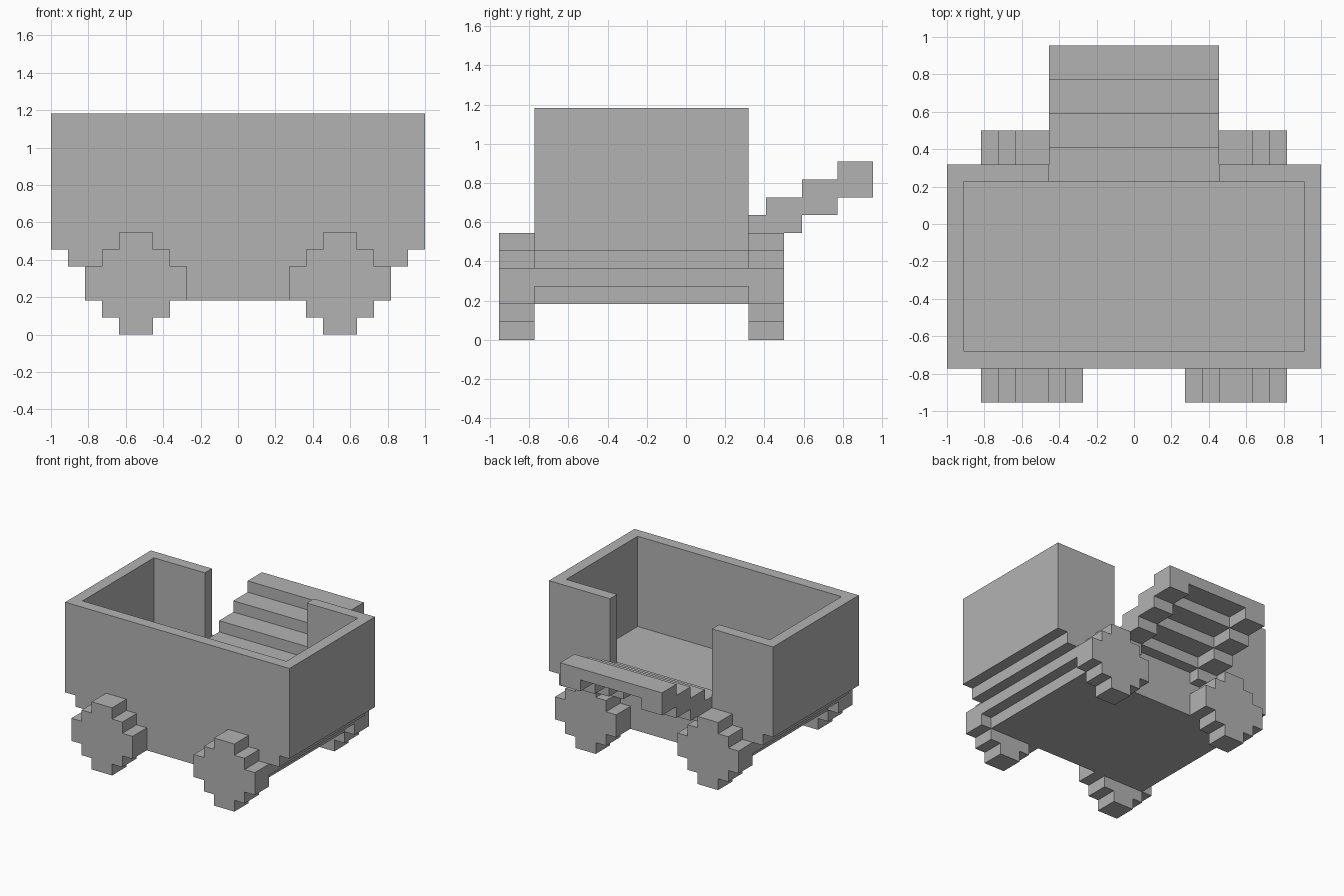
import bpy
import bmesh
from mathutils import Vector

cube = bpy.data.objects.get("Cube")
if cube:
    bpy.data.objects.remove(cube, do_unlink=True)

U = 1 / 11  # one block

grey = bpy.data.materials.new("plain grey")
grey.use_nodes = True
GREY = (0.45, 0.45, 0.45, 1)
grey.diffuse_color = GREY
grey.node_tree.nodes["Principled BSDF"].inputs["Base Color"].default_value = GREY


def finish(name, bm):
    """Scale block units to model units and link the object."""
    bmesh.ops.recalc_face_normals(bm, faces=bm.faces)
    bmesh.ops.scale(bm, vec=(U, U, U), verts=bm.verts)
    mesh = bpy.data.meshes.new(name)
    bm.to_mesh(mesh)
    bm.free()
    mesh.materials.append(grey)
    obj = bpy.data.objects.new(name, mesh)
    bpy.context.collection.objects.link(obj)
    return obj


def add_box(bm, lo, hi):
    lo, hi = Vector(lo), Vector(hi)
    verts = bmesh.ops.create_cube(bm, size=1)["verts"]
    bmesh.ops.scale(bm, vec=hi - lo, verts=verts)
    bmesh.ops.translate(bm, vec=(lo + hi) / 2, verts=verts)


def stepped_prism(name, half_profile, x, y0, y1):
    """Extrude a symmetric (half width, height) outline along y."""
    outline = half_profile + [(-w, z) for w, z in reversed(half_profile)]
    bm = bmesh.new()
    face = bm.faces.new([bm.verts.new((x + w, y0, z)) for w, z in outline])
    ext = bmesh.ops.extrude_face_region(bm, geom=[face])["geom"]
    bmesh.ops.translate(bm, vec=(0, y1 - y0, 0),
                        verts=[v for v in ext if isinstance(v, bmesh.types.BMVert)])
    return finish(name, bm)


FRONT, BACK = -8.5, 3.5

# Open tub: stepped hull with the inside and rear doorway cut out
tub = stepped_prism("tub_body", [(8, 2), (8, 3), (9, 3), (9, 4), (10, 4), (10, 5),
                                 (11, 5), (11, 13)], 0, FRONT, BACK)
cutters = {
    "inside_cutter": ((-10, FRONT + 1, 5), (10, BACK - 1, 15)),
    "doorway_cutter": ((-5, BACK - 2, 5), (5, BACK + 1, 14)),
}
for name, (lo, hi) in cutters.items():
    bm = bmesh.new()
    add_box(bm, lo, hi)
    cutter = finish(name, bm)
    cutter.hide_render = True
    cutter.hide_set(True)
    cutter.display_type = 'WIRE'
    mod = tub.modifiers.new(name, 'BOOLEAN')
    mod.operation = 'DIFFERENCE'
    mod.solver = 'EXACT'
    mod.object = cutter

# Doorway sill
bm = bmesh.new()
add_box(bm, (-5, BACK - 1, 5), (5, BACK, 7))
finish("door_sill", bm)

# Rising rear steps: thin treads on a pair of side stringers
treads, stringers = bmesh.new(), bmesh.new()
y = BACK
for i in range(4):
    y_end = BACK + 1 + 2 * i
    add_box(treads, (-5, y, 6 + i), (5, y_end, 7 + i))
    for x in (-5, 3):
        add_box(stringers, (x, y, 5 + i), (x + 2, y_end, 6 + i))
    y = y_end
finish("rear_steps", treads)
finish("step_stringers", stringers)

# Four blocky wheels
wheel = [(1, 0), (1, 1), (2, 1), (2, 2), (3, 2), (3, 4), (2, 4), (2, 5), (1, 5), (1, 6)]
for end, y0 in (("front", FRONT - 2), ("back", BACK)):
    for side, x in (("left", 6), ("right", -6)):
        stepped_prism(f"{end}_{side}_wheel", wheel, x, y0, y0 + 2)
